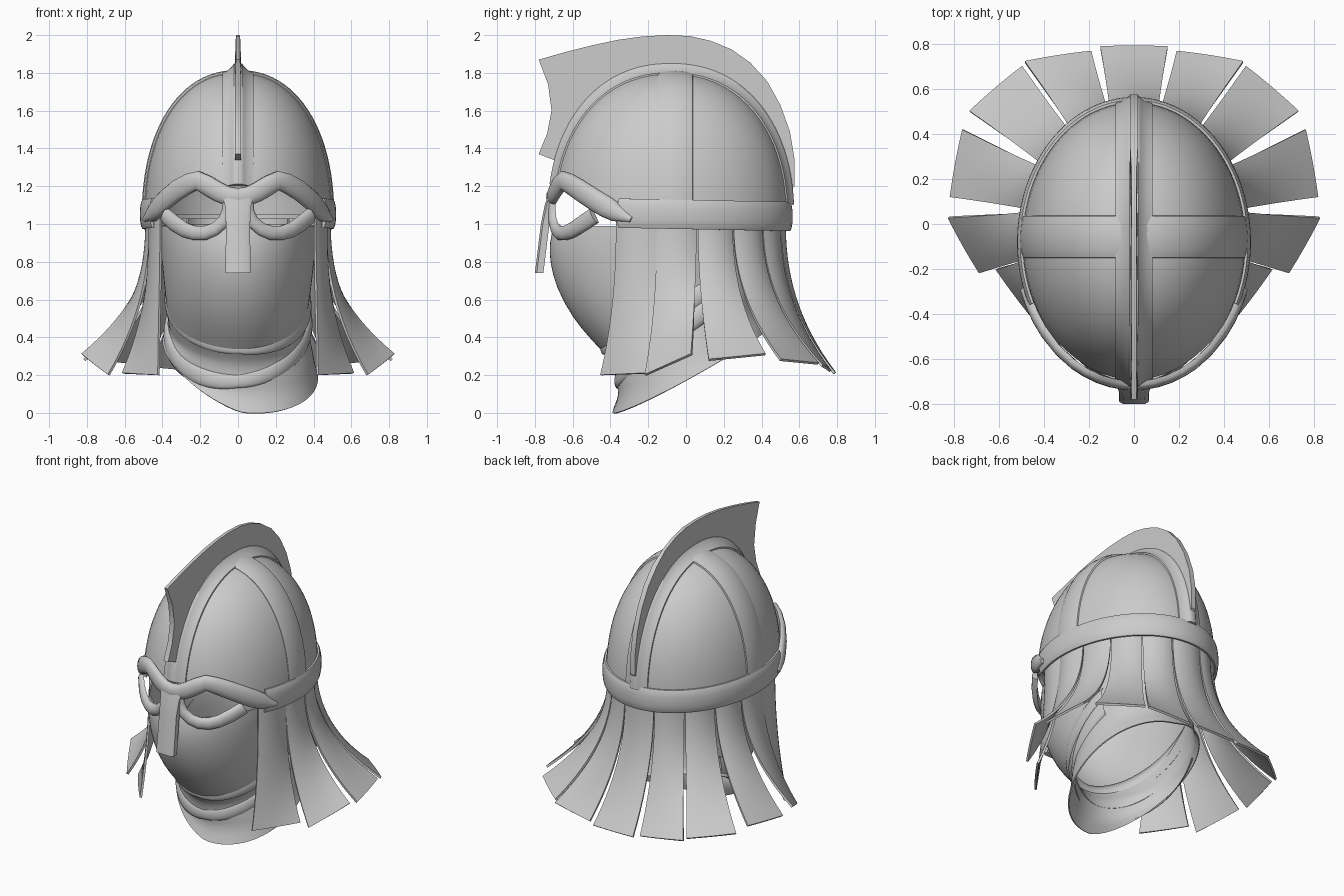
import bpy, bmesh
from math import sin, cos, pi, radians, asin
from mathutils import Vector

if "Cube" in bpy.data.objects:
    bpy.data.objects.remove(bpy.data.objects["Cube"])

steel = bpy.data.materials.new("plain_grey")
steel.use_nodes = True
steel.diffuse_color = (0.6, 0.6, 0.6, 1)
steel.node_tree.nodes["Principled BSDF"].inputs["Base Color"].default_value = (0.6, 0.6, 0.6, 1)

CY, A, B = -0.08, 0.49, 0.615     # egg plan: centre y and half axes
Z0, H, P = 1.03, 0.765, 0.91      # dome base, height and fullness


def finish(name, bm, solid=0, subdiv=0, angle=40):
    bmesh.ops.recalc_face_normals(bm, faces=bm.faces)
    mesh = bpy.data.meshes.new(name)
    bm.to_mesh(mesh)
    bm.free()
    mesh.materials.append(steel)
    ob = bpy.data.objects.new(name, mesh)
    bpy.context.collection.objects.link(ob)
    bpy.ops.object.select_all(action='DESELECT')
    ob.select_set(True)
    bpy.context.view_layer.objects.active = ob
    if subdiv:
        ob.modifiers.new("Smooth", 'SUBSURF').levels = subdiv
        bpy.ops.object.modifier_apply(modifier="Smooth")
    if solid:
        mod = ob.modifiers.new("Thickness", 'SOLIDIFY')
        mod.thickness, mod.offset = solid, 0
        bpy.ops.object.modifier_apply(modifier="Thickness")
    bpy.ops.object.shade_smooth_by_angle(angle=radians(angle))


def loft(name, rows, ring=False, loop=False, caps=False, **kw):
    """Skin rows of points; ring closes each row, loop joins last row to first."""
    bm = bmesh.new()
    vs = [[bm.verts.new(p) for p in row] for row in rows]
    n, m = len(vs), len(vs[0])
    for i in range(n if loop else n - 1):
        a, b = vs[i], vs[(i + 1) % n]
        for j in range(m if ring else m - 1):
            k = (j + 1) % m
            bm.faces.new((a[j], a[k], b[k], b[j]))
    if caps:
        bm.faces.new(vs[0])
        bm.faces.new(vs[-1])
    bmesh.ops.remove_doubles(bm, verts=bm.verts, dist=0.0001)
    finish(name, bm, **kw)


def egg(phi, off=0.0, z=0.0):
    """Point on the plan outline; phi is measured from the front."""
    return Vector(((A + off) * sin(phi), CY - (B + off) * cos(phi), z))


def power(v, p):
    return abs(v) ** p * (1 if v >= 0 else -1)


def wrap_band(name, path, depth=0.03):
    """Raised strip following (degrees, z, width) points around the plan outline."""
    pts = [Vector((radians(a) * 0.55, z)) for a, z, w in path]
    rows = []
    for i, p in enumerate(pts):
        t = (pts[min(i + 1, len(pts) - 1)] - pts[max(i - 1, 0)]).normalized()
        side = Vector((-t.y, t.x)) * path[i][2] / 2
        row = []
        for s, d in ((-1, -0.01), (-1, 0.45), (-0.8, 0.75), (-0.4, 0.96), (0, 1),
                     (0.4, 0.96), (0.8, 0.75), (1, 0.45), (1, -0.01)):
            q = p + side * s
            row.append(egg(q.x / 0.55, 0.005 + depth * d, q.y))
        rows.append(row)
    loft(name, rows, ring=True, caps=True, angle=50)


# Dome shell, cut higher above the eyes
rows = []
for i in range(64):
    phi = 2 * pi * i / 64
    y = egg(phi).y
    zb = Z0 + 0.02 + 0.14 * min(1, max(0, (-0.3 - y) / 0.28))
    start = asin(((zb - Z0) / H) ** (1 / P))
    row = []
    for j in range(21):
        t = start + (pi / 2 - start) * j / 20
        r = max(0, cos(t)) ** P
        row.append((A * r * sin(phi), CY - B * r * cos(phi), Z0 + H * sin(t) ** P))
    rows.append(row)
loft("dome", rows, loop=True, solid=0.012)

# Cross rib over the top from side to side
rows = []
for i in range(49):
    t = pi * i / 48
    rows.append([((A + o) * power(cos(t), P), y, Z0 + (H + o) * abs(sin(t)) ** P)
                 for y, o in ((-.155, -.02), (-.15, .005), (-.12, .016), (-.055, .02),
                              (0, .016), (.035, .005), (.04, -.02))])
loft("cross_rib", rows, ring=True, caps=True, angle=50)

# Ridge rib from back to front with a raised keel
half = ((.085, -.03), (.082, .006), (.055, .018), (.03, .042), (.02, .055))
profile = [(-x, o) for x, o in half] + [(x, o) for x, o in reversed(half)]
rows = []
for i in range(57):
    t = radians(4 + 165 * i / 56)
    rows.append([(x, CY + (B + o * 0.7) * power(cos(t), P), Z0 + (H + o) * abs(sin(t)) ** P)
                 for x, o in profile])
loft("ridge_rib", rows, ring=True, caps=True, angle=50)

# Crest blade
outline = [(-.78, 1.87), (-.64, 1.91), (-.5, 1.945), (-.36, 1.975), (-.23, 1.993), (-.1, 2.0), (.02, 1.995),
           (.13, 1.97), (.24, 1.925), (.34, 1.855), (.43, 1.755), (.5, 1.63), (.55, 1.49), (.575, 1.34),
           (.575, 1.2), (.52, 1.15), (.46, 1.4), (.31, 1.62), (.1, 1.76), (-.1, 1.8), (-.3, 1.75),
           (-.49, 1.6), (-.64, 1.34), (-.69, 1.335), (-.78, 1.37), (-.735, 1.48), (-.712, 1.6), (-.73, 1.74)]
bm = bmesh.new()
face = bm.faces.new([bm.verts.new((-0.017, y, z)) for y, z in outline])
grown = bmesh.ops.extrude_face_region(bm, geom=[face])
bmesh.ops.translate(bm, vec=(0.034, 0, 0), verts=[g for g in grown["geom"] if isinstance(g, bmesh.types.BMVert)])
for v in bm.verts:                # thin towards the outer edge
    if v.co.z > 1.86:
        v.co.x *= 0.65
finish("crest", bm, angle=30)

# Rim band around sides and back
wrap_band("rim_band", [(a, 1.052 + 0.012 * cos(radians(a)), 0.155) for a in range(64, 297, 4)], depth=0.025)

# Brow guard with a peak above each eye and pointed ends
brow = [(0, 1.14, .1), (6, 1.147, .1), (12, 1.17, .105), (19, 1.205, .105), (25, 1.23, .1), (31, 1.215, .105),
        (40, 1.178, .11), (50, 1.127, .11), (57, 1.09, .11), (63, 1.058, .095), (71, 1.024, .03)]
wrap_band("brow_guard", [(-a, z, w) for a, z, w in reversed(brow[1:])] + brow, depth=0.04)

# Lower eye rims, broad at the outer corner
eye = [(6, 1.13, .07), (6, 1.07, .07), (8.5, 1.015, .07), (14, .973, .07), (20, .953, .074), (27, .952, .076),
       (34, .968, .08), (42, 1.003, .085), (50, 1.045, .085)]
for side, label in ((1, "left"), (-1, "right")):
    wrap_band(label + "_eye_rim", [(side * a, z, w) for a, z, w in eye], depth=0.034)

# Nose guard
rows = []
for z, w, y in ((1.16, .085, -.728), (1.1, .07, -.748), (1.0, .064, -.768), (.74, .066, -.80)):
    rows.append([(-w, y + .045, z), (-w, y + .01, z), (-w * .75, y, z),
                 (w * .75, y, z), (w, y + .01, z), (w, y + .045, z)])
loft("nose_guard", rows, ring=True, caps=True, angle=50)


# Flared neck strips hanging from the rim, bowed across their width
def strip(name, a0, a1, end0, end1, side=1):
    e0, e1 = Vector(end0), Vector(end1)
    r0, r1 = egg(pi - radians(a0), -0.024, 1.03), egg(pi - radians(a1), -0.024, 1.03)
    rows = []
    for i in range(17):
        t = i / 16
        middle = ((r0 + r1) / 2).lerp((e0 + e1) / 2, t ** 2.3)
        across = (r1 - r0).lerp(e1 - e0, t ** 2.6)
        row = []
        for j in range(9):
            u = j / 8
            p = middle + across * (u - 0.5)
            p.z = 1.03 + (e0.lerp(e1, u).z - 1.03) * t
            out = Vector((p.x, p.y - CY, 0)).normalized()
            p += out * 0.025 * 4 * u * (1 - u) * (1 - 0.85 * t * t)
            row.append((p.x * side, p.y, p.z))
        rows.append(row)
    loft(name, rows, solid=0.014)


strip("neck_strip_back", -13, 13, (-.15, .785, .21), (.15, .785, .21))
ends = [(14, 35, (.19, .765, .22), (.485, .72, .25)),
        (36, 56, (.495, .70, .26), (.73, .50, .28)),
        (57, 76, (.76, .42, .31), (.815, .12, .28)),
        (77, 97, (.825, .03, .31), (.685, -.215, .2)),
        (97, 119, (.61, -.20, .21), (.42, -.45, .2))]
for n, (a0, a1, e0, e1) in enumerate(ends):
    for side, label in ((1, "left"), (-1, "right")):
        strip(f"neck_strip_{label}_{n + 1}", a0, a1, e0, e1, side)


# Face cloth: tilted rings of front y, front z, back y, back z, half width, fold strength
def tilted(ring, a, k=1.0):
    yf, zf, yb, zb, w = ring
    return Vector((w * k * sin(a), (yf + yb) / 2 - (yb - yf) / 2 * k * cos(a), zf + (zb - zf) * (1 - cos(a)) / 2))


rings = [(-.70, .985, .45, 1.0, .42, 0), (-.722, .9, .45, .95, .415, 0), (-.72, .8, .44, .89, .405, 0),
         (-.685, .66, .42, .82, .395, 0), (-.60, .5, .40, .75, .38, .008), (-.50, .39, .39, .68, .37, .01),
         (-.42, .31, .38, .62, .365, .012), (-.37, .25, .38, .57, .365, .015), (-.375, .16, .39, .51, .385, .015),
         (-.35, .1, .40, .48, .395, .015), (-.385, .0, .42, .44, .41, .01)]
rows = []
for i, (*ring, fold) in enumerate(rings):
    low = max(0, i - 6) / 4
    row = []
    for j in range(40):
        a = 2 * pi * j / 40
        p = tilted(ring, a, 1 + fold * sin(3 * a + i * 1.3))
        row.append(p + Vector((0.015 * low, 0, low * (0.12 * max(0, -sin(a)) - 0.04 * sin(a)))))
    rows.append(row)
loft("face_cloth", rows, ring=True, subdiv=1, solid=0.008, angle=60)


# Draped scarf folds lying on the outside of the cloth, across the front and sides
def fold_roll(name, ring, rad, lean):
    rows = []
    for i in range(41):
        a = radians(-110 + 220 * i / 40)
        out = Vector((sin(a), -cos(a), 0))
        c = tilted(ring, a) + Vector((0, 0, lean * sin(a)))
        r = rad * (0.6 + 0.4 * abs(sin(a)))
        rows.append([c + out * (r * 0.7 * cos(b) - 0.01) + Vector((0, 0, 1.8 * r * sin(b)))
                     for b in [pi * (k / 8 - 0.5) for k in range(9)]])
    loft(name, rows, angle=80)


fold_roll("upper_scarf_fold", (-.45, .35, .40, .82, .375), .035, -.02)
fold_roll("lower_scarf_fold", (-.375, .17, .40, .72, .38), .035, .03)
